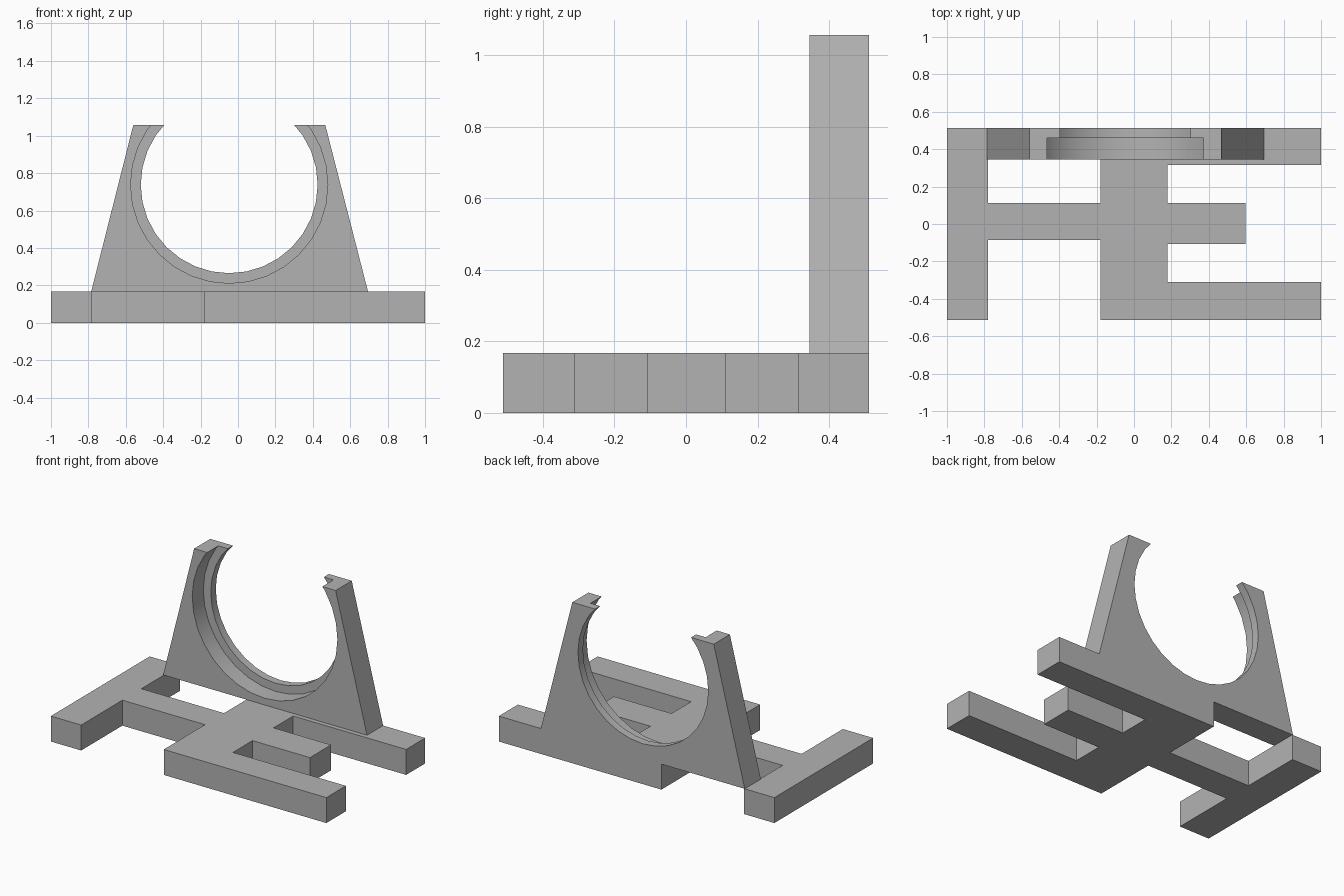
import bpy
import bmesh
from math import radians

cube = bpy.data.objects.get("Cube")
if cube:
    bpy.data.objects.remove(cube, do_unlink=True)

grey = bpy.data.materials.new("plain grey")
grey.use_nodes = True
colour = (0.45, 0.45, 0.45, 1)
grey.diffuse_color = colour
bsdf = next(n for n in grey.node_tree.nodes if n.type == "BSDF_PRINCIPLED")
bsdf.inputs["Base Color"].default_value = colour

BASE_TOP, TOP = 0.167, 1.056
FRONT, STEP, BACK = 0.345, 0.46, 0.512
CENTRE_X, CENTRE_Z = -0.047, 0.738


def extruded(name, outline, offset):
    """Solid made by sweeping a closed outline along an offset."""
    bm = bmesh.new()
    face = bm.faces.new([bm.verts.new(p) for p in outline])
    swept = bmesh.ops.extrude_face_region(bm, geom=[face])["geom"]
    verts = [v for v in swept if isinstance(v, bmesh.types.BMVert)]
    bmesh.ops.translate(bm, verts=verts, vec=offset)
    bmesh.ops.recalc_face_normals(bm, faces=bm.faces)
    mesh = bpy.data.meshes.new(name)
    bm.to_mesh(mesh)
    bm.free()
    mesh.materials.append(grey)
    obj = bpy.data.objects.new(name, mesh)
    bpy.context.collection.objects.link(obj)
    return obj


# Flat base: side rail, crossbar, and spine with three arms
plan = [(-1, -BACK), (-0.78, -BACK), (-0.78, -0.085), (-0.18, -0.085),
        (-0.18, -BACK), (1, -BACK), (1, -0.31), (0.18, -0.31),
        (0.18, -0.107), (0.597, -0.107), (0.597, 0.112), (0.18, 0.112),
        (0.18, 0.315), (1, 0.315), (1, BACK), (-0.18, BACK),
        (-0.18, 0.112), (-0.78, 0.112), (-0.78, BACK), (-1, BACK)]
base = extruded("base", [(x, y, 0) for x, y in plan], (0, 0, BASE_TOP))

# Tapered upright at the back
taper = [(-0.785, BASE_TOP), (0.695, BASE_TOP), (0.467, TOP), (-0.56, TOP)]
upright = extruded("upright_cradle", [(x, FRONT, z) for x, z in taper],
                   (0, BACK - FRONT, 0))


def bore(radius, y0, y1):
    """Cut a round hole through the upright between two depths."""
    bpy.ops.mesh.primitive_cylinder_add(
        vertices=32, radius=radius, depth=y1 - y0,
        location=(CENTRE_X, (y0 + y1) / 2, CENTRE_Z),
        rotation=(radians(90), 0, 0))
    cutter = bpy.context.object
    cutter.name = "bore_cutter"
    cutter.hide_render = True
    cutter.data.materials.append(grey)
    bpy.context.view_layer.objects.active = upright
    cut = upright.modifiers.new("bore", "BOOLEAN")
    cut.operation = "DIFFERENCE"
    cut.solver = "EXACT"
    cut.object = cutter
    bpy.ops.object.modifier_apply(modifier=cut.name)
    bpy.data.objects.remove(cutter, do_unlink=True)


# Through bore and wider front seat
bore(0.473, FRONT - 0.2, BACK + 0.2)
bore(0.527, FRONT - 0.2, STEP)

bpy.ops.object.select_all(action="DESELECT")
upright.select_set(True)
bpy.context.view_layer.objects.active = upright
bpy.ops.object.shade_smooth_by_angle(angle=radians(30))
